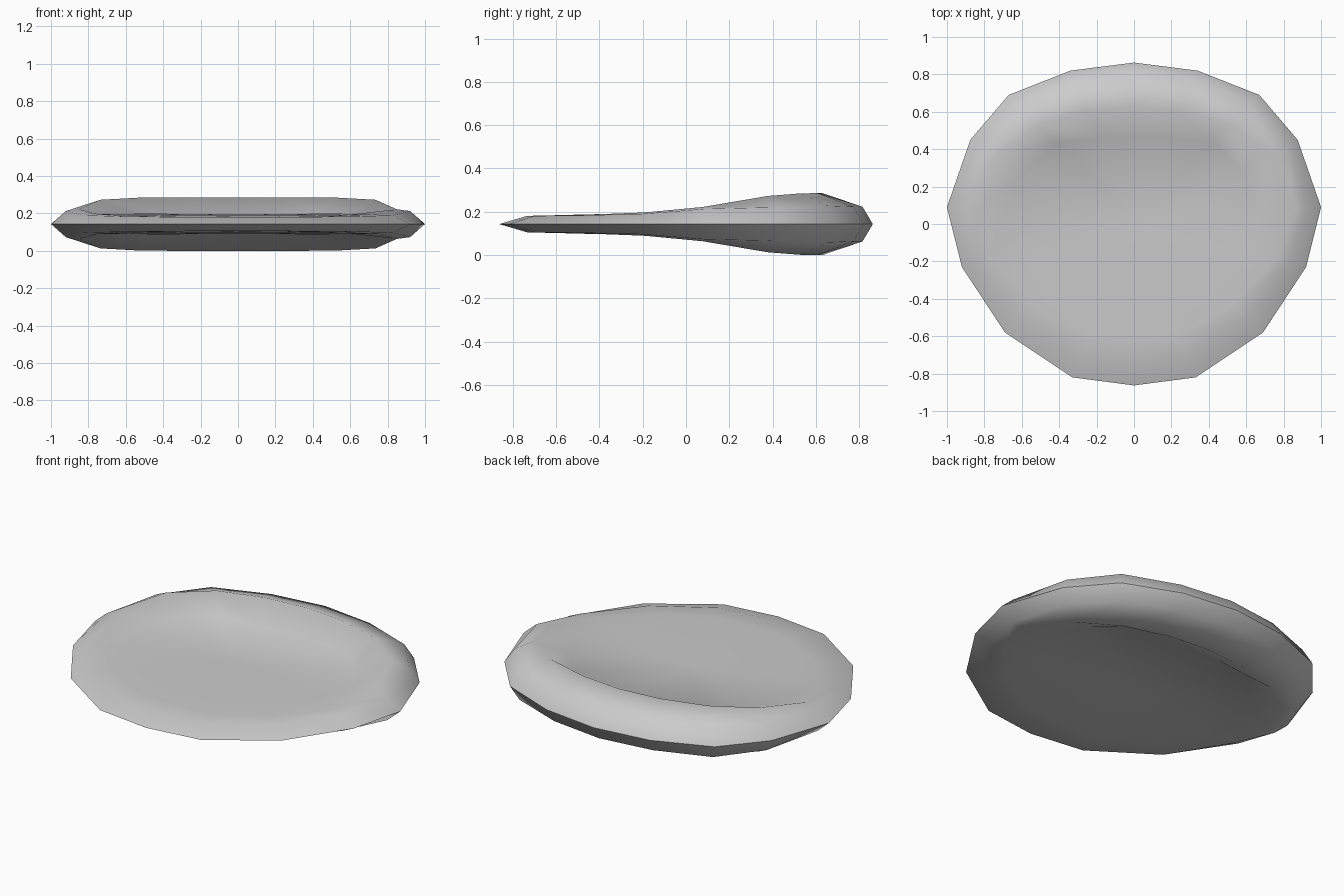
import bpy, bmesh, math

if "Cube" in bpy.data.objects:
    bpy.data.objects.remove(bpy.data.objects["Cube"])

MID = 0.143  # height of the rim seam

# Half outline, back centre round to front centre. Each station holds:
# rim x, rim y, then (scale, half thickness) for bevel, crest and inner crease
STATIONS = [
    (0.00, 0.863, (.945, .080), (.73, .143), (.54, .054)),
    (0.34, 0.82, (.945, .080), (.74, .143), (.56, .054)),
    (0.67, 0.69, (.945, .085), (.77, .142), (.63, .058)),
    (0.875, 0.45, (.945, .078), (.84, .130), (.65, .058)),
    (1.00, 0.09, (.92, .070), (.85, .079), (.68, .054)),
    (0.92, -0.23, (.90, .047), (.82, .054), (.65, .051)),
    (0.69, -0.58, (.87, .040), (.76, .044), (.60, .047)),
    (0.33, -0.82, (.855, .038), (.72, .041), (.55, .045)),
    (0.00, -0.863, (.85, .038), (.70, .041), (.50, .045)),
]
loop = [(s, 1) for s in STATIONS] + [(s, -1) for s in STATIONS[-2:0:-1]]
n = len(loop)

bm = bmesh.new()
rim = [bm.verts.new((m * s[0], s[1], MID)) for s, m in loop]

# Upper and lower shells share the rim
for side in (1, -1):
    prev = rim
    for k in (2, 3, 4):
        ring = [bm.verts.new((m * s[0] * s[k][0], s[1] * s[k][0],
                              MID + side * s[k][1])) for s, m in loop]
        for i in range(n):
            j = (i + 1) % n
            bm.faces.new((prev[i], prev[j], ring[j], ring[i]))
        prev = ring
    centre = bm.verts.new((0, 0, MID + side * .050))
    for i in range(n):
        bm.faces.new((prev[i], prev[(i + 1) % n], centre))

bmesh.ops.recalc_face_normals(bm, faces=bm.faces)
mesh = bpy.data.meshes.new("cushion")
bm.to_mesh(mesh)
bm.free()
cushion = bpy.data.objects.new("cushion", mesh)
bpy.context.collection.objects.link(cushion)
bpy.context.view_layer.objects.active = cushion
cushion.select_set(True)
bpy.ops.object.shade_smooth_by_angle(angle=math.radians(50))
